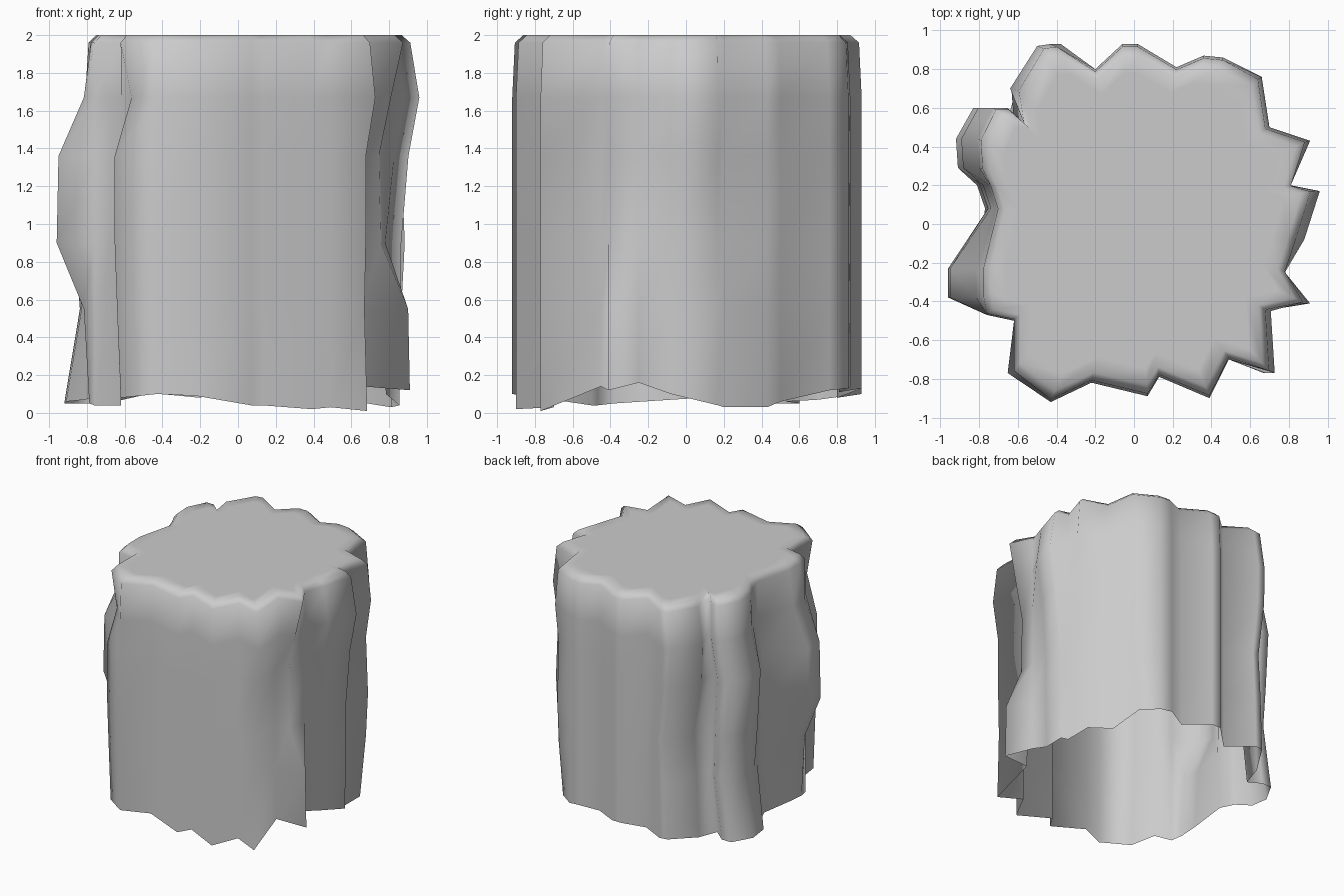
import bpy, bmesh

# Fluted outline seen from above, counter-clockwise: x, y, hem height
OUTLINE = [
    (0.81, 0.20, .03), (0.91, 0.43, .03), (0.70, 0.50, .06), (0.66, 0.76, .12),
    (0.46, 0.86, .13), (0.36, 0.87, .14), (0.22, 0.81, .11), (0.02, 0.93, .13),
    (-0.06, 0.93, .13), (-0.20, 0.80, .08), (-0.43, 0.93, .10), (-0.50, 0.92, .10),
    (-0.64, 0.70, .07), (-0.58, 0.53, .06), (-0.66, 0.60, .05), (-0.83, 0.60, .05),
    (-0.92, 0.44, .05), (-0.91, 0.29, .06), (-0.78, 0.20, .07), (-0.74, 0.08, .08),
    (-0.96, -0.23, .06), (-0.96, -0.38, .05), (-0.76, -0.47, .04), (-0.62, -0.50, .04),
    (-0.64, -0.77, .08), (-0.43, -0.92, .10), (-0.22, -0.82, .09), (0.07, -0.89, .04),
    (0.13, -0.79, .04), (0.39, -0.90, .02), (0.49, -0.70, .03), (0.72, -0.77, .01),
    (0.70, -0.45, .14), (0.91, -0.41, .12), (0.78, -0.25, .16), (0.88, -0.08, .10),
    (0.96, 0.17, .04)]
LEVELS = [None, 0.55, 0.90, 1.36, 1.67, 1.96]  # None = uneven hem

# Wandering folds: first and last point, then sideways stretch per level
FOLDS = [
    (1, 3, .89, .95, .97, .95, 1, .97),      # back right
    (10, 12, .95, .92, .88, .99, 1, .93),    # back left
    (13, 14, 1.13, 1.03, 1.04, 1.07, .99, .98),
    (15, 17, 1, .91, .94, .97, .88, .86),    # left lobe
    (18, 19, 1.04, 1.01, 1.02, 1, .96, .95),
    (20, 21, .82, .85, 1, .99, .85, .81),    # left bulge
    (24, 24, .97, 1, 1.02, 1.02, .88, .97),  # front left corner
    (31, 32, .95, .93, .94, .94, 1.01, .97), # front right corner
    (33, 33, 1, .99, .83, .82, .89, .96),    # right spike
    (35, 36, .89, .9, .9, .94, 1, .95)]
stretch = {i: f[2:] for f in FOLDS for i in range(f[0], f[1] + 1)}

bm = bmesh.new()
rings = []
for k, z in enumerate(LEVELS):
    rings.append([bm.verts.new((x * stretch.get(i, (1,) * 6)[k], y * (.985 if k == 5 else 1),
                                h if z is None else z))
                  for i, (x, y, h) in enumerate(OUTLINE)])
# Slightly drawn-in rim, then a flat inner ring on the top
for s in (.95, .85):
    rings.append([bm.verts.new((v.co.x * s, v.co.y * s, 2.0)) for v in rings[5]])

# Side wall, open underneath
n = len(OUTLINE)
for a, b in zip(rings, rings[1:]):
    for i in range(n):
        j = (i + 1) % n
        bm.faces.new((a[i], a[j], b[j], b[i]))
# Flat top
bm.faces.new(rings[-1])
for f in bm.faces:
    f.smooth = True

mesh = bpy.data.meshes.new("draped_stump")
bm.to_mesh(mesh)
bm.free()
bpy.context.collection.objects.link(bpy.data.objects.new("draped_stump", mesh))
